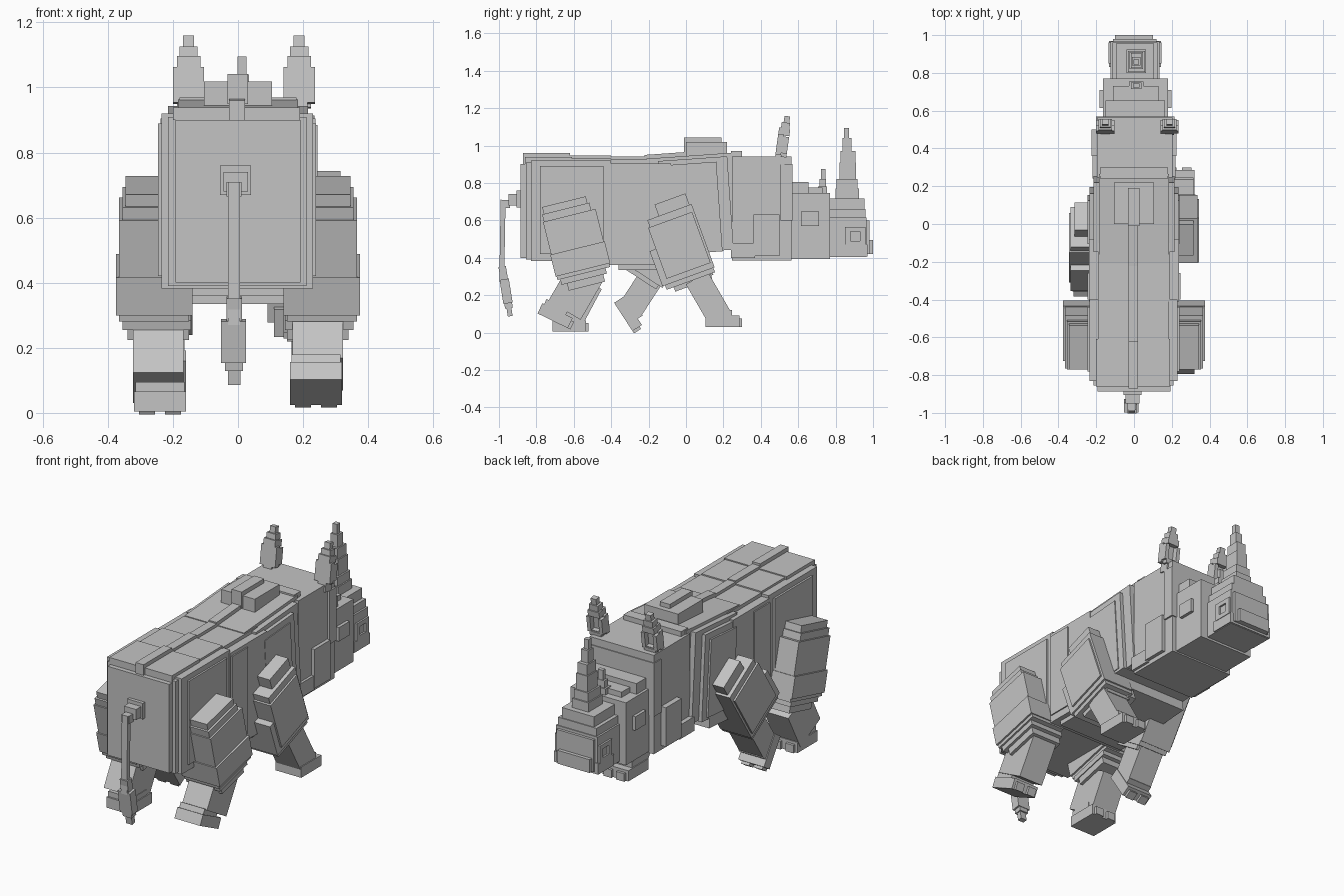
import bpy, bmesh, math
from mathutils import Matrix

hide = bpy.data.materials.new("grey_hide")
hide.diffuse_color = (0.55, 0.55, 0.55, 1)


def blocks(name, boxes, pivot=(0, 0, 0), pitch=0, mirror=False):
    """One object of boxes (x0, x1, y0, y1, z0, z1), pitched about x and moved to the pivot."""
    bm = bmesh.new()
    sx = -1 if mirror else 1
    turn = Matrix.Translation(pivot) @ Matrix.Rotation(math.radians(pitch), 4, 'X')
    for x0, x1, y0, y1, z0, z1 in boxes:
        size = Matrix.Diagonal((x1 - x0, y1 - y0, z1 - z0, 1))
        mid = Matrix.Translation((sx * (x0 + x1) / 2, (y0 + y1) / 2, (z0 + z1) / 2))
        bmesh.ops.create_cube(bm, size=1, matrix=turn @ mid @ size)
    mesh = bpy.data.meshes.new(name)
    bm.to_mesh(mesh)
    bm.free()
    mesh.materials.append(hide)
    ob = bpy.data.objects.new(name, mesh)
    bpy.context.collection.objects.link(ob)
    return ob


# Hindquarters
blocks("rump", [
    (-.235, .23, -.83, -.40, .382, .92),
    (-.215, .21, -.855, -.82, .39, .91),
    (-.192, .192, -.886, -.85, .40, .90),
    (-.20, .19, -.86, -.61, .90, .938),
    (-.19, .185, -.62, -.40, .90, .932),
    (-.246, .240, -.78, -.44, .42, .89),
    (-.028, .022, -.872, -.62, .90, .960),
    (-.028, .022, -.62, -.40, .90, .948),
])

# Middle of the trunk
blocks("belly", [
    (-.238, .238, -.41, -.08, .36, .905),
    (-.19, .19, -.41, -.10, .88, .925),
    (-.245, .245, -.40, -.26, .40, .885),
    (-.028, .022, -.41, -.08, .90, .942),
    (-.21, .21, -.36, -.12, .335, .40),
])

# Shoulders and hump, rising slightly to the front
blocks("shoulders", [
    (-.235, .235, -.16, .06, -.28, .255),
    (-.235, .235, .05, .13, -.225, .255),
    (-.215, .215, -.18, .19, -.22, .28),
    (-.185, .185, -.24, .235, -.20, .297),
    (-.245, .24, -.14, .09, -.21, .22),
    (-.028, .022, -.25, .13, .25, .318),
], pivot=(0, .05, .65), pitch=4)
blocks("hump", [
    (-.105, .105, .0, .22, .94, 1.018),
    (-.032, .03, -.01, .19, .95, 1.042),
])

# Neck and head
blocks("neck", [
    (-.195, .205, .245, .565, .385, .942),
    (-.18, .18, .24, .30, .45, .97),
    (-.20, .215, .505, .57, .60, .90),
])
for side in (False, True):
    blocks("jowl", [(.19, .225, .36, .50, .41, .63),
                    (.19, .22, .24, .37, .40, .48)], mirror=side)
blocks("head", [
    (-.165, .18, .56, .77, .393, .745),
    (-.15, .165, .56, .655, .72, .805),
    (-.11, .13, .64, .73, .72, .775),
])
blocks("snout", [
    (-.125, .135, .76, .965, .405, .615),
    (-.115, .125, .76, .96, .60, .66),
    (-.095, .105, .76, .955, .65, .718),
    (-.11, .12, .95, .98, .42, .60),
    (-.10, .10, .96, 1.0, .42, .495),
    (-.132, .142, .83, .97, .408, .47),
])
for side in (False, True):
    blocks("eye", [(.15, .19, .615, .71, .57, .648)], pivot=(.008, 0, 0), mirror=side)
    # Nostril: a square rim
    blocks("nostril", [
        (.12, .140, .85, .96, .465, .49), (.12, .140, .85, .96, .54, .565),
        (.12, .140, .85, .88, .49, .54), (.12, .140, .93, .96, .49, .54),
    ], pivot=(.005, 0, 0), mirror=side)


# Horns: stacked tiers (half width, rear, front, bottom, top)
def horn(name, tiers):
    blocks(name, [(.012 - w, .012 + w, y0, y1, z0, z1) for w, y0, y1, z0, z1 in tiers])


horn("front_horn", [
    (.052, .80, .925, .70, .77), (.045, .805, .917, .77, .82), (.036, .82, .91, .82, .91),
    (.029, .825, .905, .91, .97), (.022, .838, .885, .97, 1.04), (.014, .845, .872, 1.04, 1.095)])
horn("small_horn", [(.038, .705, .755, .73, .78), (.028, .715, .748, .78, .82),
                    (.016, .722, .745, .82, .875)])

# Ears: leaf outline with a hollow facing forward
for side, cx in (("left", -.152), ("right", .188)):
    blocks(side + "_ear", [
        (-.025, .025, -.03, .025, -.03, .04),
        (-.048, .048, -.03, .0, .02, .13), (-.036, .036, -.03, .0, .13, .165),
        (-.048, -.026, .0, .03, .03, .12), (.026, .048, .0, .03, .03, .12),
        (-.036, .036, .0, .03, .125, .16), (-.036, .036, .0, .03, .01, .035),
        (-.028, .028, -.02, .025, .16, .195), (-.017, .017, -.01, .02, .195, .23),
    ], pivot=(cx, .505, .93), pitch=-8)

# Tail
blocks("tail_root", [(-.055, .04, -.905, -.885, .67, .76), (-.045, .03, -.95, -.90, .68, .74),
                     (-.035, .01, -.985, -.94, .665, .71)])
blocks("tail", [(-.03, .006, -.013, .013, -.42, .02)], pivot=(0, -.978, .69), pitch=-1)
blocks("tail_tuft", [(-.052, .025, -.025, .025, -.13, .0), (-.035, .012, -.02, .02, 0, .07),
                     (-.04, .015, -.02, .022, -.155, -.13), (-.03, .008, -.012, .014, -.2, -.155)],
       pivot=(0, -.972, .285), pitch=9)

# Legs: shared block layouts, posed per side in a walking stride
thigh = [
    (.15, .365, -.145, .145, -.20, .12), (.16, .345, -.13, .11, .12, .198),
    (.14, .375, -.15, .15, -.18, -.06), (.16, .355, -.14, .12, .12, .16),
    (.145, .355, -.13, .12, -.23, -.20), (.15, .34, -.10, .10, -.27, -.23),
]
upper_arm = [
    (.14, .335, -.175, .122, -.20, .0), (.17, .345, -.14, .11, -.17, .12),
    (.17, .335, -.13, .122, 0, .16), (.18, .315, -.065, .11, .16, .225),
    (.14, .325, -.16, .115, -.225, -.20), (.15, .30, -.12, .09, -.25, -.225),
]


def leg(name, parts, mirror):
    for part, boxes, y, z, pitch in parts:
        blocks(name + "_" + part, boxes, (0, y, z), pitch, mirror)


hind_shank = [(.168, .322, -.10, .10, -.10, .13)]
fore_shank = [(.165, .315, -.07, .065, -.12, .13)]
foot = [(.16, .32, -.09, .09, -.03, .03), (.165, .315, -.08, .05, .03, .06),
        (.175, .225, .09, .105, -.03, .015), (.255, .305, .09, .105, -.03, .015)]

leg("right_hind", [("thigh", thigh, -.595, .51, 14), ("shank", hind_shank, -.60, .205, -30),
                   ("foot", foot, -.70, .09, -26)], False)
leg("left_hind", [("thigh", thigh, -.595, .51, 14), ("shank", hind_shank, -.60, .165, -28),
                  ("foot", foot, -.625, .035, 0)], True)
leg("right_fore", [("upper", upper_arm, -.03, .495, 20), ("shank", fore_shank, .125, .18, 30),
                   ("foot", foot, .195, .06, 0)], False)
leg("left_fore", [("upper", upper_arm, -.10, .49, -33), ("shank", fore_shank, -.225, .23, -33),
                  ("foot", foot, -.31, .10, -57)], True)
# Inner elbow of the forward leg
blocks("right_fore_elbow", [(.11, .16, -.12, .10, -.24, -.15), (.09, .16, -.10, .08, -.20, -.12)],
       pivot=(0, -.03, .50), pitch=20)
